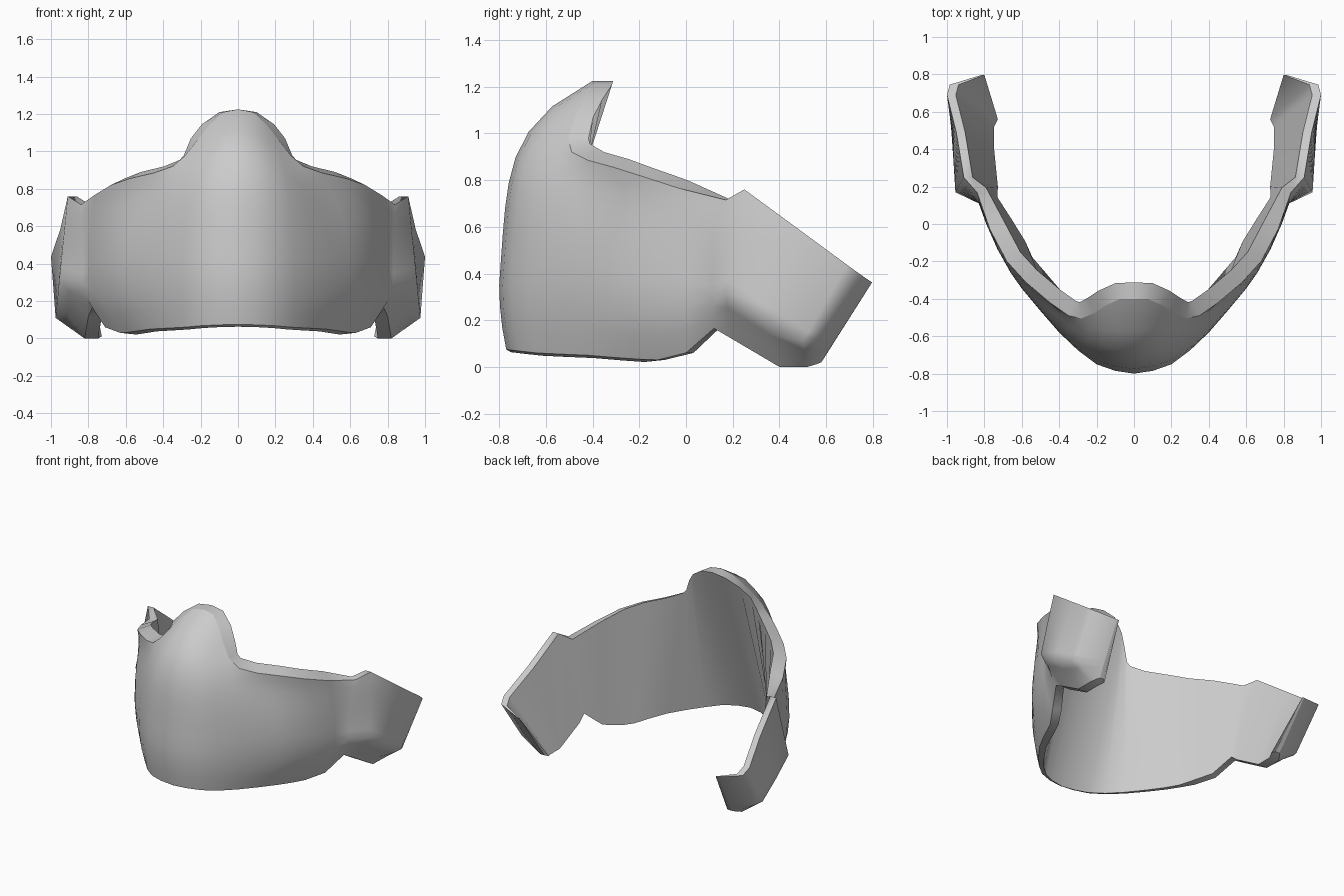
import bpy
import bmesh
from math import radians
from mathutils import Vector

default = bpy.data.objects.get("Cube")
if default:
    bpy.data.objects.remove(default, do_unlink=True)

# One flat grey for the whole shell
grey = bpy.data.materials.new("mask_grey")
grey.use_nodes = True
colour = (0.6, 0.6, 0.6, 1)
grey.diffuse_color = colour
grey.node_tree.nodes["Principled BSDF"].inputs["Base Color"].default_value = colour

# Left half of the shell, from nose to cheek: bottom edge, widest point, top edge
FACE = [
    ((0, -.77, .075), (0, -.8, .35), (0, -.4, 1.225)),
    ((.1, -.755, .073), (.1, -.785, .35), (.08, -.402, 1.21)),
    ((.2, -.715, .068), (.2, -.75, .35), (.15, -.435, 1.145)),
    ((.29, -.64, .06), (.3, -.675, .35), (.21, -.475, 1.07)),
    ((.38, -.54, .055), (.4, -.58, .35), (.28, -.505, .98)),
    ((.47, -.42, .05), (.5, -.465, .35), (.35, -.49, .92)),
    ((.54, -.3, .04), (.6, -.345, .35), (.45, -.42, .885)),
    ((.59, -.2, .033), (.66, -.26, .35), (.58, -.31, .855)),
    ((.63, -.12, .03), (.73, -.135, .35), (.68, -.2, .82)),
    ((.71, 0, .06), (.79, 0, .35), (.77, -.03, .765)),
    ((.78, .12, .165), (.83, .11, .3), (.84, .17, .715)),
]

# Raised side plate, from its front step to the flange turned in at the back
PLATE = [
    ((.8, .2, .118), (.955, .17, .32), (.91, .25, .76)),
    ((.82, .4, 0), (.965, .33, .21), (.95, .49, .584)),
    ((.82, .52, 0), (.975, .5, .11), (1, .69, .437)),
    ((.8, .56, .012), (.955, .55, .1), (.985, .745, .397)),
    ((.78, .58, .02), (.79, .62, .085), (.815, .797, .362)),
]

LOWER, UPPER = 3, 8
ROWS = LOWER + UPPER + 1
columns = FACE + PLATE


def outer_column(bottom, wide, top, curved):
    """Points up the outside, bulging below the top edge where curved."""
    b, w, t = Vector(bottom), Vector(wide), Vector(top)
    points = []
    for j in range(LOWER):
        s = j / LOWER
        p = b.lerp(w, s)
        if curved:
            p.xy = b.lerp(w, 1 - (1 - s) ** 2).xy
        points.append(p)
    for j in range(UPPER + 1):
        s = j / UPPER
        p = w.lerp(t, s)
        if curved:
            p.x = w.lerp(t, s * s).x
            p.y = w.lerp(t, .15 * s + .85 * s ** 5).y
        points.append(p)
    return points


def inward(i, part):
    """Level direction into the shell at one edge of a column."""
    if i == 0:
        return Vector((0, 1, 0))
    if i >= len(FACE):
        return Vector((-1, 0, 0))
    along = Vector(columns[i + 1][part]) - Vector(columns[i - 1][part])
    return Vector((-along.y, along.x, 0)).normalized()


def inner_edges(i):
    """Top and bottom of the straight inside wall."""
    bottom, wide, top = map(Vector, columns[i])
    if i < len(FACE) - 1:
        top_thick, bottom_thick = .088, .02 + .0045 * i
    elif i == len(FACE) - 1:
        top_thick, bottom_thick = .055, .055
    else:
        top_thick, bottom_thick = .047, .072
    if i == len(columns) - 1:
        top_thick, bottom_thick = .015, .03
    top += inward(i, 2) * top_thick
    bottom += inward(i, 0) * bottom_thick
    # the cheek rim rises toward the inside, the chin rim drops
    if 5 <= i <= 9:
        top.z += .035
    if i < 8:
        bottom.z -= .012
    return [top, bottom]


# Closed cross-sections: up the outside, down the inside
bm = bmesh.new()
loops = []
for i, column in enumerate(columns):
    section = outer_column(*column, i < len(FACE)) + inner_edges(i)
    loops.append([bm.verts.new(p) for p in section])

count = ROWS + 2
for a, b in zip(loops, loops[1:]):
    for j in range(count):
        k = (j + 1) % count
        bm.faces.new((a[j], b[j], b[k], a[k]))

# Close the back end of the side plate, and keep it and the rims crisp
end_face = bm.faces.new(loops[-1][::-1])
for edge in end_face.edges:
    edge.smooth = False
for a, b in zip(loops, loops[1:]):
    for j in (0, ROWS - 1, ROWS, ROWS + 1):
        bm.edges.get((a[j], b[j])).smooth = False
bmesh.ops.triangulate(bm, faces=[end_face])

mesh = bpy.data.meshes.new("mask_shell")
bm.to_mesh(mesh)
bm.free()
mesh.materials.append(grey)
shell = bpy.data.objects.new("mask_shell", mesh)
bpy.context.collection.objects.link(shell)

# Mirror to the other side
mirror = shell.modifiers.new("mirror", "MIRROR")
mirror.use_axis[0] = True
mirror.use_clip = True

# Smooth surfaces with crisp rims
bpy.ops.object.select_all(action="DESELECT")
shell.select_set(True)
bpy.context.view_layer.objects.active = shell
bpy.ops.object.shade_smooth_by_angle(angle=radians(80), keep_sharp_edges=True)
